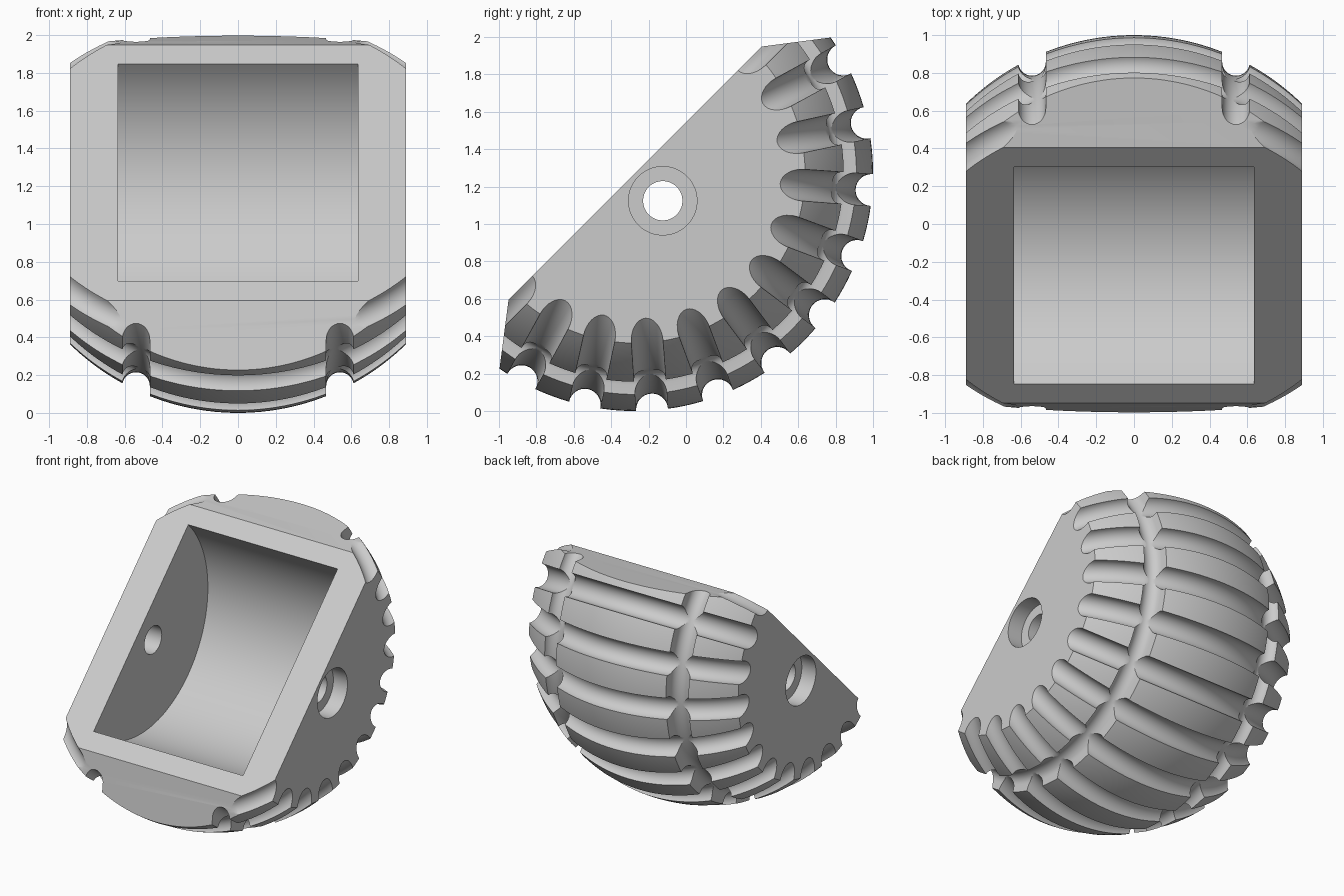
import bpy, bmesh
from math import pi, sin, cos, radians
from mathutils import Matrix, Vector

if "Cube" in bpy.data.objects:
    bpy.data.objects.remove(bpy.data.objects["Cube"])

R = 1.272            # sphere radius
HALF_WIDTH = 0.89    # flat side planes
STEP = pi / 11       # spacing of the cross grooves

grey = bpy.data.materials.new("grey")
grey.use_nodes = True
grey.diffuse_color = (0.6, 0.6, 0.6, 1)
grey.node_tree.nodes["Principled BSDF"].inputs["Base Color"].default_value = (0.6, 0.6, 0.6, 1)


def finish(bm, name):
    bmesh.ops.recalc_face_normals(bm, faces=bm.faces)
    mesh = bpy.data.meshes.new(name)
    bm.to_mesh(mesh)
    bm.free()
    mesh.materials.append(grey)
    obj = bpy.data.objects.new(name, mesh)
    bpy.context.collection.objects.link(obj)
    return obj


def sweep(bm, rings, closed):
    """Skin a list of closed point rings; cap the ends if the path is open."""
    vs = [[bm.verts.new(p) for p in ring] for ring in rings]
    n, m = len(vs), len(vs[0])
    for i in range(n if closed else n - 1):
        a, b = vs[i], vs[(i + 1) % n]
        for j in range(m):
            k = (j + 1) % m
            bm.faces.new((a[j], a[k], b[k], b[j]))
    if not closed:
        bm.faces.new(vs[0])
        bm.faces.new(vs[-1])


def x_cylinder(bm, radius, x0, x1, y, n=96):
    ring = lambda x: [(x, y + radius * cos(2 * pi * j / n), radius * sin(2 * pi * j / n)) for j in range(n)]
    sweep(bm, [ring(x0), ring(x1)], False)


def boolean(target, cutter, operation):
    mod = target.modifiers.new("cut", 'BOOLEAN')
    mod.operation, mod.solver, mod.object = operation, 'EXACT', cutter
    bpy.context.view_layer.objects.active = target
    bpy.ops.object.modifier_apply(modifier=mod.name)
    bpy.data.objects.remove(cutter)


# Sphere with its poles on the x axis; local front is -y
bm = bmesh.new()
bmesh.ops.create_uvsphere(bm, u_segments=176, v_segments=96, radius=R,
                          matrix=Matrix.Rotation(pi / 2, 4, 'Y'))
body = finish(bm, "grooved_half_ball")

# Trim to a half ball with flat sides and slanted ends
outline = [(0, -0.957), (0, 0.957), (0.5, 1.608), (1.5, 1.608), (1.5, -1.608), (0.5, -1.608)]
bm = bmesh.new()
sweep(bm, [[(x, y, z) for y, z in outline] for x in (-HALF_WIDTH, HALF_WIDTH)], False)
boolean(body, finish(bm, "trim_block"), 'INTERSECT')

# Cross grooves: round tubes following the sphere from side to side
bm = bmesh.new()
for k in range(12):
    turn = Matrix.Rotation((k - 5.5) * STEP, 3, 'X')
    rings = []
    for i in range(49):
        t = radians(-52 + 104 * i / 48)
        out, side = Vector((sin(t), cos(t), 0)), Vector((0, 0, 1))
        rings.append([turn @ (out * (1.267 + 0.085 * cos(a)) + side * 0.085 * sin(a))
                      for a in (2 * pi * j / 32 for j in range(32))])
    sweep(bm, rings, False)
boolean(body, finish(bm, "cross_groove_cutter"), 'DIFFERENCE')

# Ring grooves: U-shaped slots running round the x axis
bm = bmesh.new()
for s in (-1, 1):
    u_shape = [(0.54 * s + 0.073 * cos(pi * j / 16), 1.13 - 0.073 * sin(pi * j / 16)) for j in range(17)]
    u_shape += [(0.54 * s - 0.073, 1.4), (0.54 * s + 0.073, 1.4)]
    rings = [[(x, r * cos(a), r * sin(a)) for x, r in u_shape]
             for a in (2 * pi * (i + 0.5) / 176 for i in range(176))]
    sweep(bm, rings, True)
boolean(body, finish(bm, "ring_groove_cutter"), 'DIFFERENCE')

# Round cavity, then the axle hole and its counterbores
for name, parts in (
        ("cavity_cutter", [(0.813, -0.635, 0.635, 0)]),
        ("axle_hole_cutter", [(0.105, -1, 1, 0.209)]),
        ("counterbore_cutter", [(0.183, -1, -0.77, 0.209), (0.183, 0.77, 1, 0.209)])):
    bm = bmesh.new()
    for radius, x0, x1, y in parts:
        x_cylinder(bm, radius, x0, x1, y)
    boolean(body, finish(bm, name), 'DIFFERENCE')

# Tip the open face up and forward, and rest it on the ground
body.data.transform(Matrix.Translation((0, -0.272, 1.272)) @ Matrix.Rotation(-pi / 4, 4, 'X'))
bpy.ops.object.select_all(action='DESELECT')
body.select_set(True)
bpy.context.view_layer.objects.active = body
bpy.ops.object.shade_smooth_by_angle(angle=radians(25))
